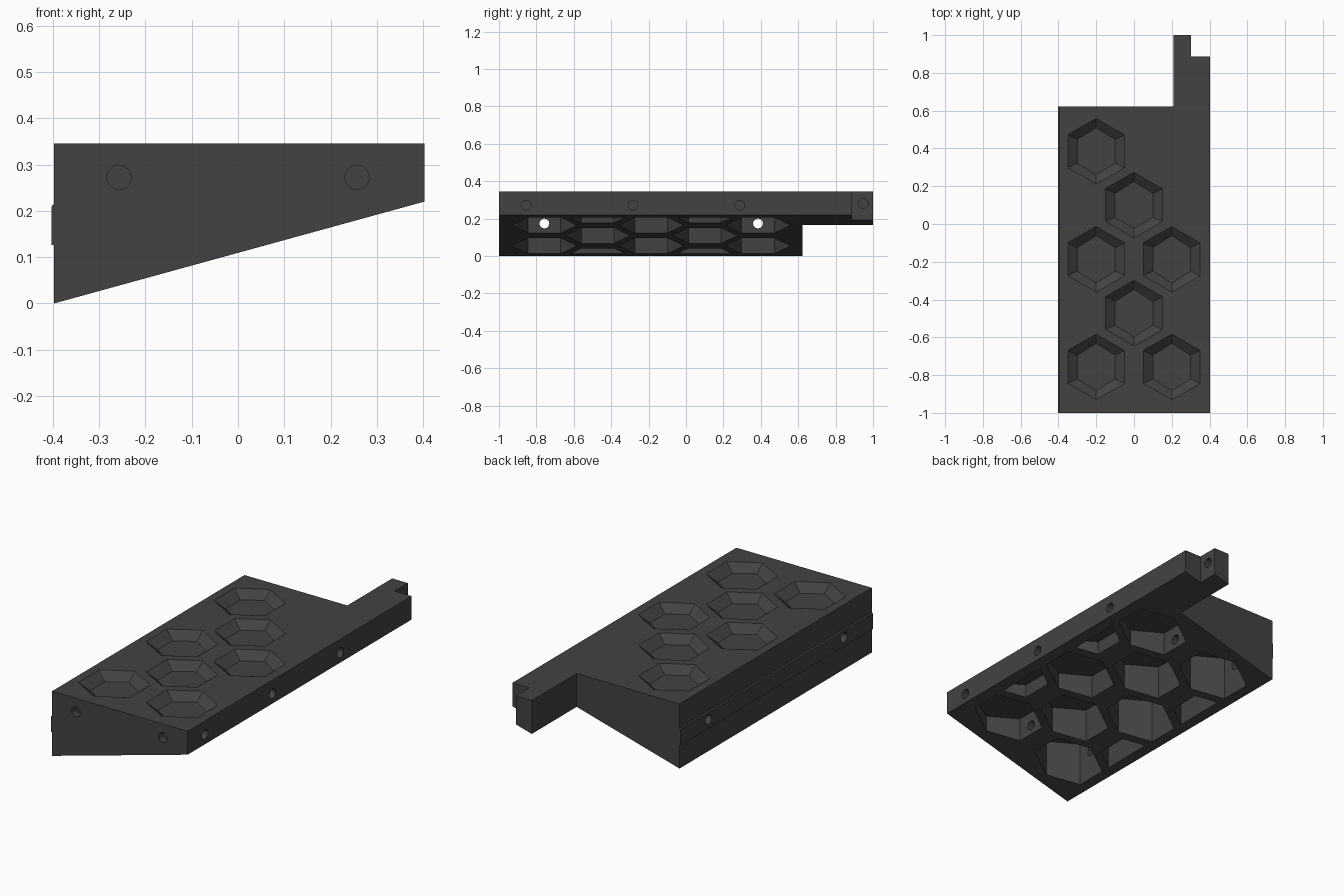
import bpy, bmesh, math
from mathutils import Matrix, Vector

if "Cube" in bpy.data.objects:
    bpy.data.objects.remove(bpy.data.objects["Cube"])

TOP = 0.345
LEFT, RIGHT = -0.397, 0.403
R = 0.174                      # hexagon corner radius
HALF = R * math.cos(math.pi / 6)


def slope(x):
    """Height of the slanted underside."""
    return 0.275 * (x - LEFT)


def prism(bm, bottom, top):
    """Closed solid between two matching loops of points."""
    lo = [bm.verts.new(p) for p in bottom]
    hi = [bm.verts.new(p) for p in top]
    bm.faces.new(lo[::-1])
    bm.faces.new(hi)
    for i in range(len(lo)):
        j = (i + 1) % len(lo)
        bm.faces.new((lo[i], lo[j], hi[j], hi[i]))


def drill(bm, start, end, radius=0.026):
    """Round rod from start to end."""
    a, b = Vector(start), Vector(end)
    turn = (b - a).to_track_quat('Z', 'Y').to_matrix().to_4x4()
    bmesh.ops.create_cone(bm, cap_ends=True, segments=32, radius1=radius, radius2=radius,
                          depth=(b - a).length, matrix=Matrix.Translation((a + b) / 2) @ turn)


def make(name, bm):
    bmesh.ops.recalc_face_normals(bm, faces=bm.faces)
    mesh = bpy.data.meshes.new(name)
    bm.to_mesh(mesh)
    bm.free()
    ob = bpy.data.objects.new(name, mesh)
    bpy.context.collection.objects.link(ob)
    return ob


def cut(ob, cutter):
    bpy.context.view_layer.objects.active = ob
    mod = ob.modifiers.new("cut", 'BOOLEAN')
    mod.operation, mod.solver, mod.object = 'DIFFERENCE', 'EXACT', cutter
    bpy.ops.object.modifier_apply(modifier=mod.name)


def hexagon(cx, cy, hw, hh):
    """Hexagon with its points along y."""
    return [(cx + hw * math.cos(math.radians(a)) / math.cos(math.pi / 6),
             cy + hh * math.sin(math.radians(a))) for a in range(30, 390, 60)]


# wedge body with stepped arm
bm = bmesh.new()
plan = [(LEFT, -1), (RIGHT, -1), (RIGHT, 0.888), (0.303, 0.888),
        (0.303, 1), (0.21, 1), (0.21, 0.622), (LEFT, 0.622)]
prism(bm, [(x, y, slope(x)) for x, y in plan], [(x, y, TOP) for x, y in plan])
body = make("wedge_body", bm)

# shallow ridge along the left side
bm = bmesh.new()
ridge_profile = [(-0.396, 0.126), (-0.403, 0.126), (-0.403, 0.209), (-0.396, 0.217)]
prism(bm, [(x, -1, z) for x, z in ridge_profile], [(x, 0.622, z) for x, z in ridge_profile])
ridge = make("side_ridge", bm)

wide_rows = (-0.757, -0.187, 0.385)
narrow_rows = (-0.472, 0.1)

# tapered pockets in the top
bm = bmesh.new()
spots = [(x, y) for y in wide_rows for x in (-0.2, 0.2)] + [(0, y) for y in narrow_rows]
for x, y in spots:
    if x > 0 and y > 0.3:
        continue
    lower = hexagon(x, y, 0.1, 0.125)
    upper = hexagon(x, y, HALF, R)
    grow = 1.25                # carry the taper past the top face
    over = [(a + (b - a) * grow, c + (d - c) * grow) for (a, c), (b, d) in zip(lower, upper)]
    prism(bm, [(*p, TOP - 0.04) for p in lower], [(*p, TOP - 0.04 + 0.04 * grow) for p in over])
top_pockets = make("top_pocket_cutter", bm)

# deep pockets in the underside, clipped ones along both edges
bm = bmesh.new()
outlines = [hexagon(x, y, HALF, R) for x, y in spots]
for y in narrow_rows:
    for s in (-1, 1):
        h = R - 0.05 * math.tan(math.pi / 6)
        outline = [(s * 0.35, y - h), (s * 0.35, y + h),
                   (s * (0.4 - HALF), y + R / 2), (s * (0.4 - HALF), y - R / 2)]
        outlines.append(outline[::s])
for outline in outlines:
    prism(bm, [(*p, -0.1) for p in outline], [(*p, 0.25) for p in outline])
under_pockets = make("under_pocket_cutter", bm)

# round holes: right side, arm step, front, and long ones from the left
bm = bmesh.new()
for y in (-0.855, -0.283, 0.288):
    drill(bm, (0.365, y, 0.272), (0.5, y, 0.272))
drill(bm, (0.265, 0.947, 0.282), (0.38, 0.947, 0.282))
for x in (-0.257, 0.257):
    drill(bm, (x, -1.1, 0.272), (x, -0.96, 0.272))
for y in (wide_rows[0], wide_rows[2]):
    drill(bm, (-0.5, y, 0.174), (0.15, y, 0.174))
holes = make("hole_cutter", bm)

for cutter in (top_pockets, under_pockets, holes):
    cut(body, cutter)
cut(ridge, holes)
for cutter in (top_pockets, under_pockets, holes):
    bpy.data.objects.remove(cutter)

# one dark grey colour
grey = bpy.data.materials.new("dark_grey")
grey.diffuse_color = (0.055, 0.055, 0.055, 1)
grey.use_nodes = True
grey.node_tree.nodes["Principled BSDF"].inputs["Base Color"].default_value = grey.diffuse_color
for ob in (body, ridge):
    ob.data.materials.clear()
    ob.data.materials.append(grey)
    for poly in ob.data.polygons:
        poly.material_index = 0
